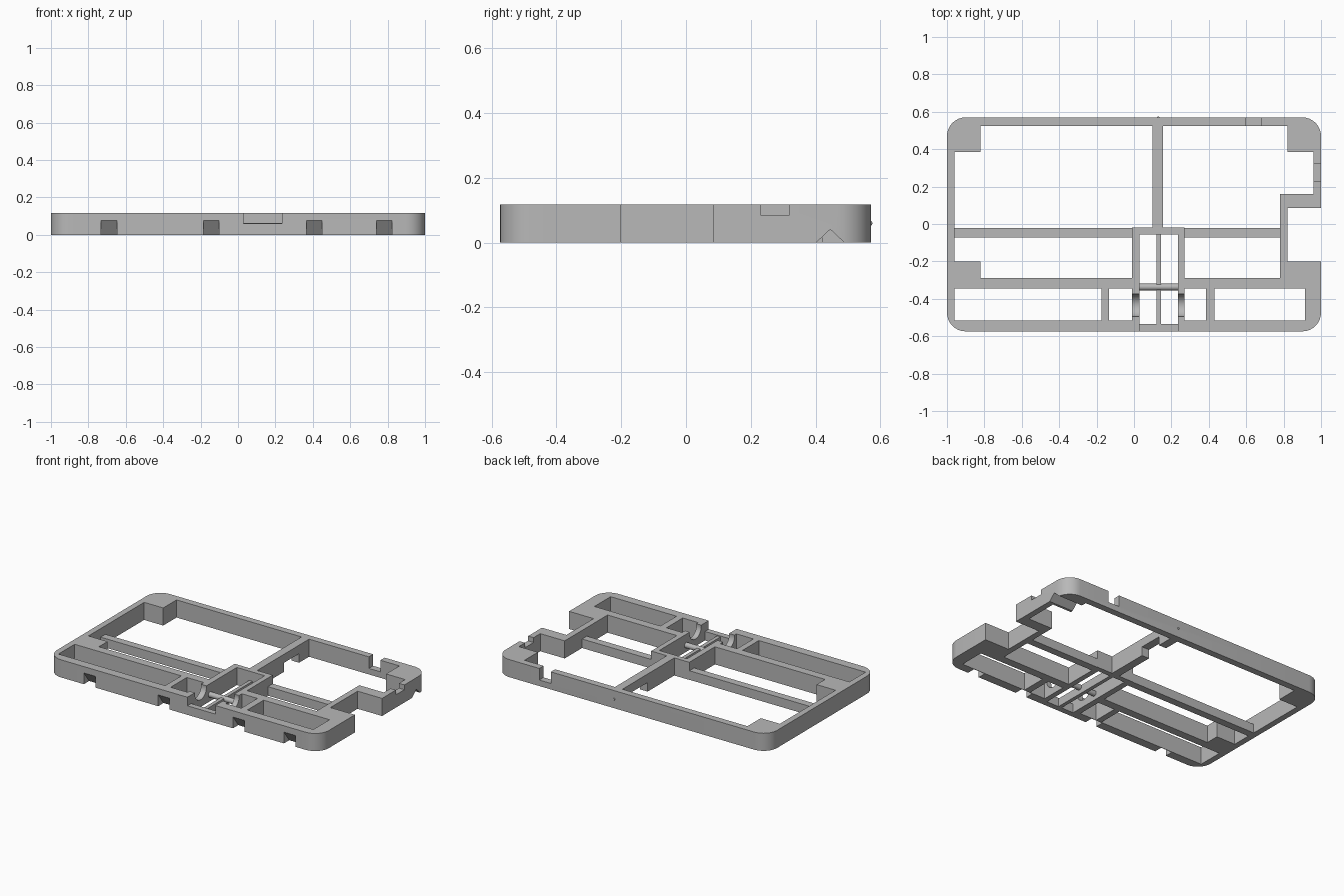
import bpy, math

default = bpy.data.objects.get("Cube")
if default:
    bpy.data.objects.remove(default, do_unlink=True)

H = 0.117
grey = bpy.data.materials.new("plain grey")
grey.use_nodes = True
grey.diffuse_color = (0.48, 0.48, 0.48, 1)
grey.node_tree.nodes["Principled BSDF"].inputs["Base Color"].default_value = (0.48, 0.48, 0.48, 1)


def prism(name, outline, depth, axes):
    """Extrude a 2D outline; axes maps (u, v, w) to a 3D point, w running over depth."""
    n = len(outline)
    verts = [axes(u, v, w) for w in depth for u, v in outline]
    faces = [tuple(range(n))[::-1], tuple(range(n, 2 * n))]
    faces += [(i, (i + 1) % n, n + (i + 1) % n, n + i) for i in range(n)]
    mesh = bpy.data.meshes.new(name)
    mesh.from_pydata(verts, [], faces)
    obj = bpy.data.objects.new(name, mesh)
    bpy.context.collection.objects.link(obj)
    mesh.materials.append(grey)
    bpy.context.view_layer.objects.active = obj
    bpy.ops.object.select_all(action='DESELECT')
    obj.select_set(True)
    bpy.ops.object.mode_set(mode='EDIT')
    bpy.ops.mesh.select_all(action='SELECT')
    bpy.ops.mesh.normals_make_consistent(inside=False)
    bpy.ops.object.mode_set(mode='OBJECT')
    return obj


def flat(u, v, w):
    return (u, v, w)


def along_x(u, v, w):
    return (w, u, v)


def box(name, x0, x1, y0, y1, z0=0.0, z1=H):
    return prism(name, [(x0, y0), (x1, y0), (x1, y1), (x0, y1)], (z0, z1), flat)


def circle(cu, cv, r, n=32):
    return [(cu + r * math.cos(math.tau * i / n), cv + r * math.sin(math.tau * i / n)) for i in range(n)]


def cut(target, cutter):
    cutter.hide_render = True
    mod = target.modifiers.new("cut", 'BOOLEAN')
    mod.operation = 'DIFFERENCE'
    mod.solver = 'EXACT'
    mod.object = cutter
    bpy.context.view_layer.objects.active = target
    bpy.ops.object.modifier_apply(modifier=mod.name)
    bpy.data.objects.remove(cutter, do_unlink=True)


# Slab with rounded corners
R, FRONT, BACK = 0.1, -0.574, 0.57
outline = []
for k, (sx, yc) in enumerate([(1, BACK - R), (-1, BACK - R), (-1, FRONT + R), (1, FRONT + R)]):
    for i in range(9):
        a = math.pi / 2 * (k + i / 8)
        outline.append((sx * (1 - R) + R * math.cos(a), yc + R * math.sin(a)))
frame = prism("frame", outline, (0, H), flat)

# Openings that leave the walls, ribs and corner pads
openings = [
    (-.96, -.01, -.2, .385), (-.82, -.01, -.29, -.1), (-.82, .10, .3, .525), (-.1, .10, -.02, .4),
    (.155, .82, .3, .525), (.155, .96, .16, .385), (.155, .78, -.02, .3), (.27, .78, -.29, .1),
    (.82, 1.1, -.2, .085),
    (-.96, -.175, -.515, -.345), (-.135, -.01, -.515, -.345),
    (.27, .385, -.515, -.345), (.43, .915, -.515, -.345),
    (.03, .235, -.535, -.055),
]
for x0, x1, y0, y1 in openings:
    cut(frame, box("opening_cutter", x0, x1, y0, y1, -0.1, 0.3))

# Notches in the rim: front, back and side, and below the centre rib
cut(frame, box("front_notch_cutter", .03, .235, -.7, -.5, .06, .3))
cut(frame, box("back_notch_cutter", .595, .68, .5, .7, .04, .3))
cut(frame, box("side_notch_cutter", .9, 1.1, .23, .32, .085, .3))
cut(frame, box("rib_notch_cutter", .05, .2, .26, .42, -.1, .06))

# Sloped pockets along the front bottom edge
for x in (-.69, -.143, .407, .782):
    wedge = [(-.62, -.05), (-.518, -.05), (-.518, 0), (-.574, .075), (-.62, .075)]
    cut(frame, prism("pocket_cutter", wedge, (x - .042, x + .042), along_x))

# V groove under the back corner pad
groove = [(.38, -.02), (.51, -.02), (.445, .041)]
cut(frame, prism("groove_cutter", groove, (.75, 1.1), along_x))

# Round saddles in the two side walls of the centre bay
for x0, x1 in ((-.01, .03), (.235, .27)):
    cut(frame, prism("saddle_cutter", circle(-.435, .108, .061), (x0 - .002, x1 + .002), along_x))

# Low ribs
box("left_low_rib", -.965, -.005, -.072, -.022, 0, .06)
box("right_low_rib", .265, .785, -.072, -.022, 0, .06)
box("centre_low_rib", .12, .145, -.54, -.05, 0, .055)

# Cross pin and small bump on the back
pin = prism("cross_pin", circle(-.337, .045, .018, 24), (.025, .24), along_x)
bpy.ops.object.shade_smooth_by_angle()
bpy.ops.mesh.primitive_uv_sphere_add(segments=12, ring_count=8, radius=.008, location=(.13, BACK - .003, .06))
bump = bpy.context.object
bump.name = "back_bump"
bump.data.materials.append(grey)

# Smooth the rounded corners and saddles of the frame
bpy.ops.object.select_all(action='DESELECT')
frame.select_set(True)
bpy.context.view_layer.objects.active = frame
bpy.ops.object.shade_smooth_by_angle()
